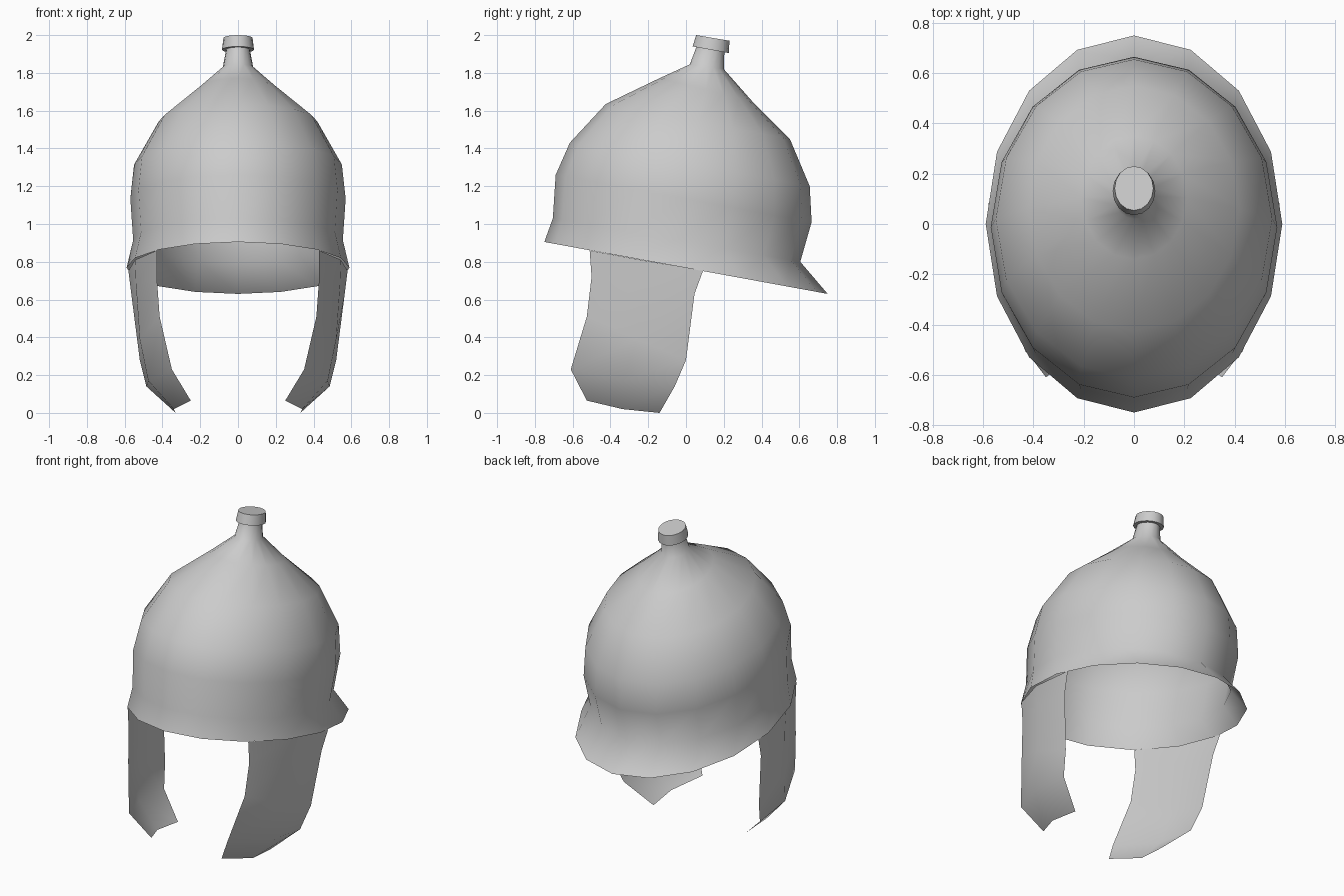
import bpy, bmesh, math

if "Cube" in bpy.data.objects:
    bpy.data.objects.remove(bpy.data.objects["Cube"])

SIDES = 16


def make_object(name, rows, closed, cap_top=False, cap_bottom=False):
    """Skin a list of point rows with quads."""
    bm = bmesh.new()
    grid = [[bm.verts.new(p) for p in row] for row in rows]
    n = len(rows[0])
    for a, b in zip(grid, grid[1:]):
        for i in range(n if closed else n - 1):
            j = (i + 1) % n
            bm.faces.new((a[i], a[j], b[j], b[i]))
    if cap_top:
        bm.faces.new(grid[-1])
    if cap_bottom:
        bm.faces.new(grid[0][::-1])
    mesh = bpy.data.meshes.new(name)
    bm.to_mesh(mesh)
    bm.free()
    ob = bpy.data.objects.new(name, mesh)
    bpy.context.collection.objects.link(ob)
    return ob


def tilted_ring(half_x, front, back):
    """Ellipse spanning a front (y, z) and a back (y, z) point."""
    ring = []
    for i in range(SIDES):
        a = 2 * math.pi * i / SIDES
        t = (1 - math.cos(a)) / 2
        ring.append((half_x * math.sin(a),
                     front[0] + t * (back[0] - front[0]),
                     front[1] + t * (back[1] - front[1])))
    return ring


def smooth(ob, angle):
    bpy.ops.object.select_all(action='DESELECT')
    ob.select_set(True)
    bpy.context.view_layer.objects.active = ob
    bpy.ops.object.shade_smooth_by_angle(angle=math.radians(angle))


# Helmet bowl: open shell with flared neck guard and narrow neck on top
bowl_rings = [
    (0.59, (-0.75, 0.905), (0.75, 0.63)),
    (0.555, (-0.705, 1.03), (0.605, 0.80)),
    (0.57, (-0.69, 1.26), (0.665, 1.01)),
    (0.55, (-0.615, 1.43), (0.655, 1.20)),
    (0.42, (-0.425, 1.635), (0.55, 1.45)),
    (0.21, (-0.14, 1.772), (0.35, 1.65)),
    (0.08, (0.02, 1.845), (0.20, 1.82)),
    (0.063, (0.055, 1.937), (0.203, 1.91)),
]
bowl = make_object("helmet_bowl", [tilted_ring(*r) for r in bowl_rings], True)
smooth(bowl, 80)

# Knob on top
knob_rings = [
    (0.085, (0.035, 1.94), (0.227, 1.905)),
    (0.077, (0.054, 2.0), (0.23, 1.97)),
]
knob = make_object("top_knob", [tilted_ring(*r) for r in knob_rings], True, True, True)
smooth(knob, 35)

# Cheek guards: curved sheets, each row runs front, middle, back
cheek_rows = [
    [(0.43, -0.51, 0.86), (0.545, -0.24, 0.81), (0.58, 0.09, 0.752)],
    [(0.43, -0.50, 0.72), (0.54, -0.235, 0.675), (0.565, 0.045, 0.63)],
    [(0.415, -0.525, 0.51), (0.52, -0.26, 0.39), (0.52, 0.0, 0.28)],
    [(0.35, -0.61, 0.23), (0.475, -0.33, 0.17), (0.485, -0.06, 0.14)],
    [(0.25, -0.525, 0.065), (0.34, -0.335, 0.02), (0.33, -0.14, 0.0)],
]
for side, label in ((1, "right"), (-1, "left")):
    rows = [[(side * x, y, z) for x, y, z in row[::side]] for row in cheek_rows]
    cheek = make_object("cheek_guard_" + label, [r[::-1] for r in rows], False)
    cheek.data.flip_normals()
    smooth(cheek, 80)

# Make sure cheek normals face outward
for label, side in (("right", 1), ("left", -1)):
    mesh = bpy.data.objects["cheek_guard_" + label].data
    if mesh.polygons[0].normal.x * side < 0:
        mesh.flip_normals()
